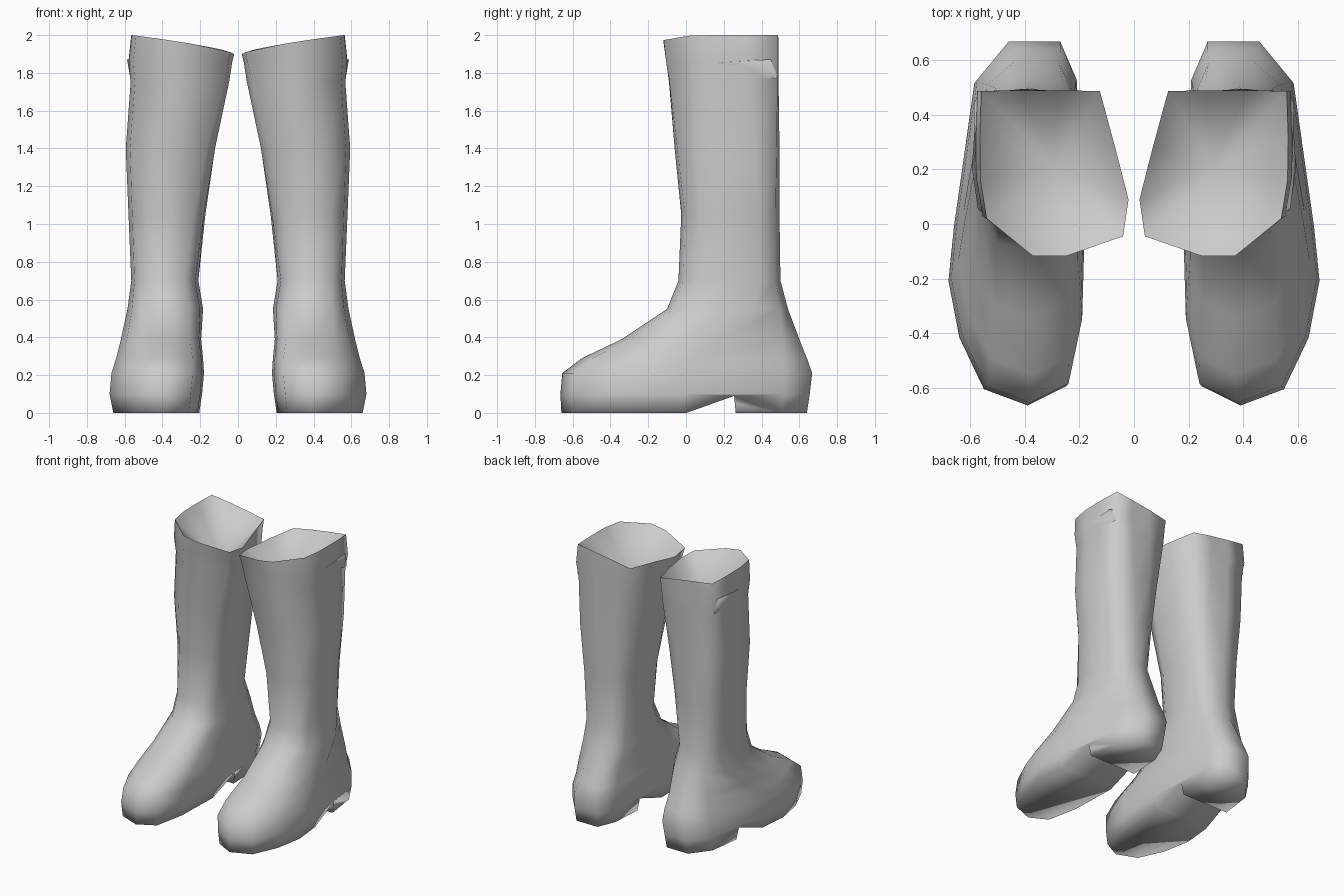
import bpy, bmesh, math

if "Cube" in bpy.data.objects:
    bpy.data.objects.remove(bpy.data.objects["Cube"])

N = 12


def normalise(pts):
    xs, ys = [p[0] for p in pts], [p[1] for p in pts]
    return [((x - min(xs)) / (max(xs) - min(xs)), (y - min(ys)) / (max(ys) - min(ys))) for x, y in pts]


def rounded(c):
    return 0.5 + 0.5 * math.copysign(abs(c) ** 0.7, c)


def new_object(name, bm):
    bmesh.ops.recalc_face_normals(bm, faces=bm.faces[:])
    me = bpy.data.meshes.new(name)
    bm.to_mesh(me)
    bm.free()
    ob = bpy.data.objects.new(name, me)
    bpy.context.collection.objects.link(ob)
    return ob


def prism(name, loop_a, loop_b):
    """Solid between two matching outlines."""
    bm = bmesh.new()
    a = [bm.verts.new(p) for p in loop_a]
    b = [bm.verts.new(p) for p in loop_b]
    n = len(a)
    bm.faces.new(a)
    bm.faces.new(b)
    for i in range(n):
        bm.faces.new((a[i], a[(i + 1) % n], b[(i + 1) % n], b[i]))
    return new_object(name, bm)


def finish(ob, angle):
    bpy.ops.object.select_all(action='DESELECT')
    bpy.context.view_layer.objects.active = ob
    ob.select_set(True)
    for m in list(ob.modifiers):
        bpy.ops.object.modifier_apply(modifier=m.name)
    bpy.ops.object.shade_smooth_by_angle(angle=math.radians(angle))
    ob.modifiers.new("mirror", 'MIRROR')


# Outlines seen from above: rim, round shaft, foot
rim = [(.25, -.118), (.37, -.118), (.54, .02), (.563, .16), (.565, .32), (.56, .487),
       (.42, .49), (.27, .49), (.125, .487), (.07, .285), (.02, .09), (.04, -.045)]
foot = normalise([(.39, -.66), (.55, -.6), (.64, -.41), (.68, -.2), (.66, 0), (.585, .53),
                  (.47, .67), (.28, .67), (.22, .53), (.19, 0), (.2, -.35), (.25, -.59)])
oval = [(rounded(math.cos(math.tau * k / N - math.pi / 2)),
         rounded(math.sin(math.tau * k / N - math.pi / 2))) for k in range(N)]

# Levels: z, x min, x max, y min, y max, shape (-1 rim, 0 oval, 1 foot)
levels = [
    (0, .205, .66, -.66, .64, 1),
    (.10, .19, .68, -.665, .655, 1),
    (.21, .18, .67, -.655, .668, 1),
    (.29, .185, .645, -.55, .64, 1),
    (.39, .195, .62, -.34, .60, .8),
    (.55, .185, .585, -.10, .54, .3),
    (.70, .21, .565, -.04, .50, 0),
    (1.05, .165, .58, -.025, .495, -.2),
    (1.40, .11, .595, -.06, .495, -.5),
    (1.75, .045, .57, -.09, .49, -.9),
    (1.86, .03, .58, -.105, .49, -1),
]
bm = bmesh.new()
rings = []
for z, x0, x1, y0, y1, w in levels:
    other = foot if w > 0 else normalise(rim)
    w = abs(w)
    ring = []
    for (a, b), (c, d) in zip(oval, other):
        u, v = a + (c - a) * w, b + (d - b) * w
        ring.append(bm.verts.new((x0 + (x1 - x0) * u, y0 + (y1 - y0) * v, z)))
    rings.append(ring)
rings.append([bm.verts.new((x, y, 1.9 + .1 * min(1, max(0, (x - .02) / .54)) ** .7)) for x, y in rim])
for lo, hi in zip(rings, rings[1:]):
    for i in range(N):
        j = (i + 1) % N
        bm.faces.new((lo[i], lo[j], hi[j], hi[i]))
bm.faces.new(rings[0][::-1])
# Funnel closing the opening
centre = bm.verts.new((.29, .21, 1.68))
for i in range(N):
    bm.faces.new((rings[-1][i], rings[-1][(i + 1) % N], centre))
boots = new_object("boots", bm)

# Arch notch in front of the heel
notch = [(0, -.001), (.255, .09), (.265, -.02), (0, -.02)]
cutter = prism("arch_cutter", [(0, y, z) for y, z in notch], [(1, y, z) for y, z in notch])
cutter.hide_render = True
cut = boots.modifiers.new("arch", 'BOOLEAN')
cut.object = cutter
cut.operation = 'DIFFERENCE'
cut.solver = 'EXACT'
finish(boots, 88)
bpy.data.objects.remove(cutter, do_unlink=True)

# Folded strap on the outer side of the cuff
strap = prism("cuff_fold",
              [(.55, .17, 1.86), (.578, .17, 1.855), (.57, .17, 1.80)],
              [(.55, .47, 1.875), (.587, .44, 1.87), (.57, .48, 1.77)])
finish(strap, 88)
